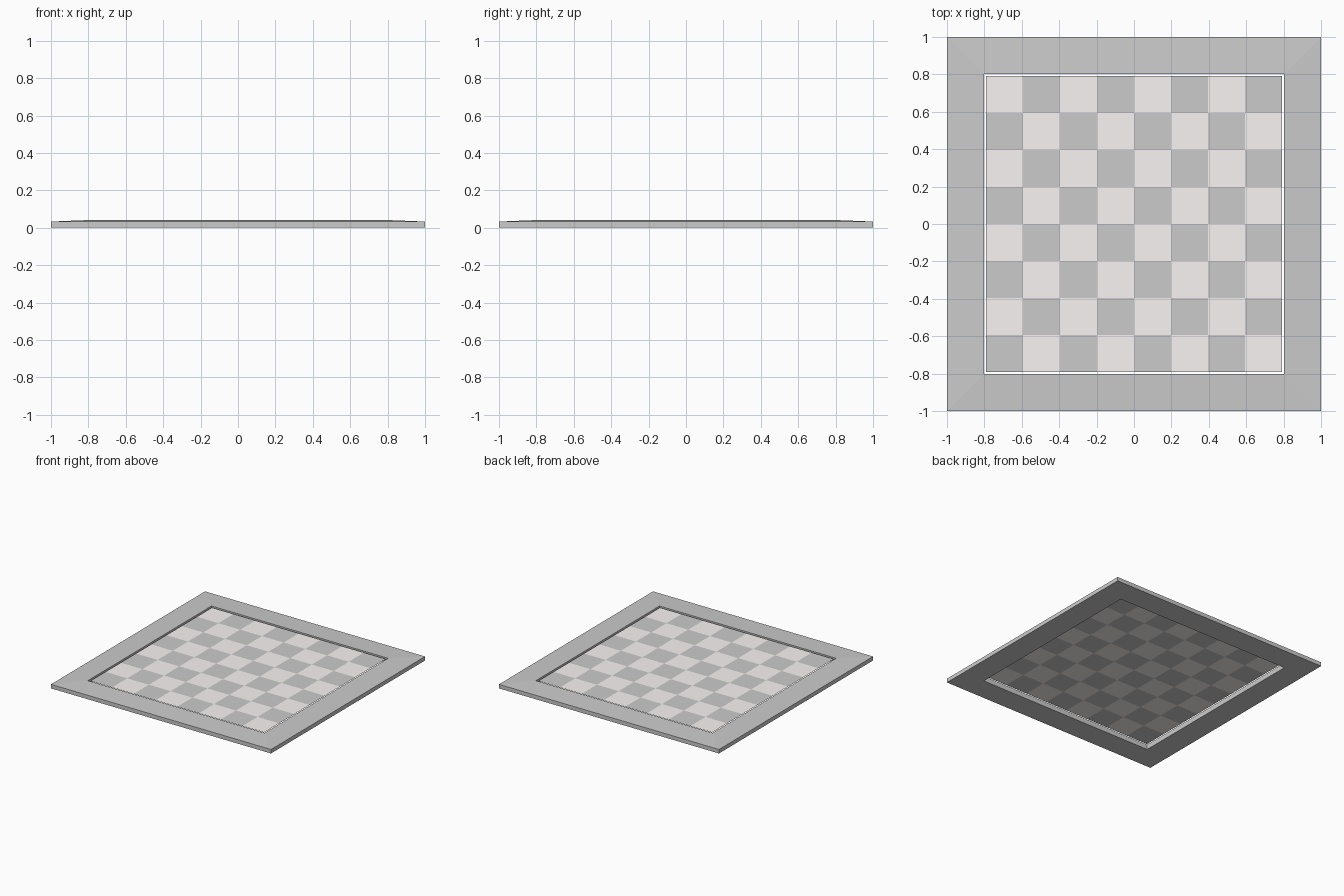
import bpy, bmesh

if "Cube" in bpy.data.objects:
    bpy.data.objects.remove(bpy.data.objects["Cube"])

HALF_BOARD = 0.79
BOARD_Z = 0.036
CELL = 2 * HALF_BOARD / 8


def finish(bm, name, color=None):
    bmesh.ops.remove_doubles(bm, verts=bm.verts, dist=1e-5)
    mesh = bpy.data.meshes.new(name)
    bm.to_mesh(mesh)
    bm.free()
    obj = bpy.data.objects.new(name, mesh)
    bpy.context.collection.objects.link(obj)
    if color:
        mat = bpy.data.materials.new(name)
        mat.diffuse_color = color
        mat.use_nodes = True
        mat.node_tree.nodes["Principled BSDF"].inputs["Base Color"].default_value = mat.diffuse_color
        mesh.materials.append(mat)
    return obj


# Mitred frame: cross-section (half width, height) swept round a square
profile = [(1.0, 0.0), (1.0, 0.033), (0.803, 0.041), (0.803, 0.0)]
corners = [(-1, -1), (1, -1), (1, 1), (-1, 1)]
bm = bmesh.new()
rings = [[bm.verts.new((r * cx, r * cy, z)) for r, z in profile] for cx, cy in corners]
for k in range(4):
    a, b = rings[k], rings[(k + 1) % 4]
    for p in range(4):
        q = (p + 1) % 4
        bm.faces.new((a[p], b[p], b[q], a[q]))
bmesh.ops.recalc_face_normals(bm, faces=bm.faces)
finish(bm, "frame")


# Thin playing squares, sitting just below the frame's inner rim
def squares(name, parity, color=None):
    bm = bmesh.new()
    for i in range(8):
        for j in range(8):
            if (i + j) % 2 == parity:
                x, y = -HALF_BOARD + i * CELL, -HALF_BOARD + j * CELL
                bm.faces.new([bm.verts.new((x + dx * CELL, y + dy * CELL, BOARD_Z))
                              for dx, dy in ((0, 0), (1, 0), (1, 1), (0, 1))])
    return finish(bm, name, color)


squares("dark_squares", 0)
squares("light_squares", 1, (0.95, 0.91, 0.90, 1))
